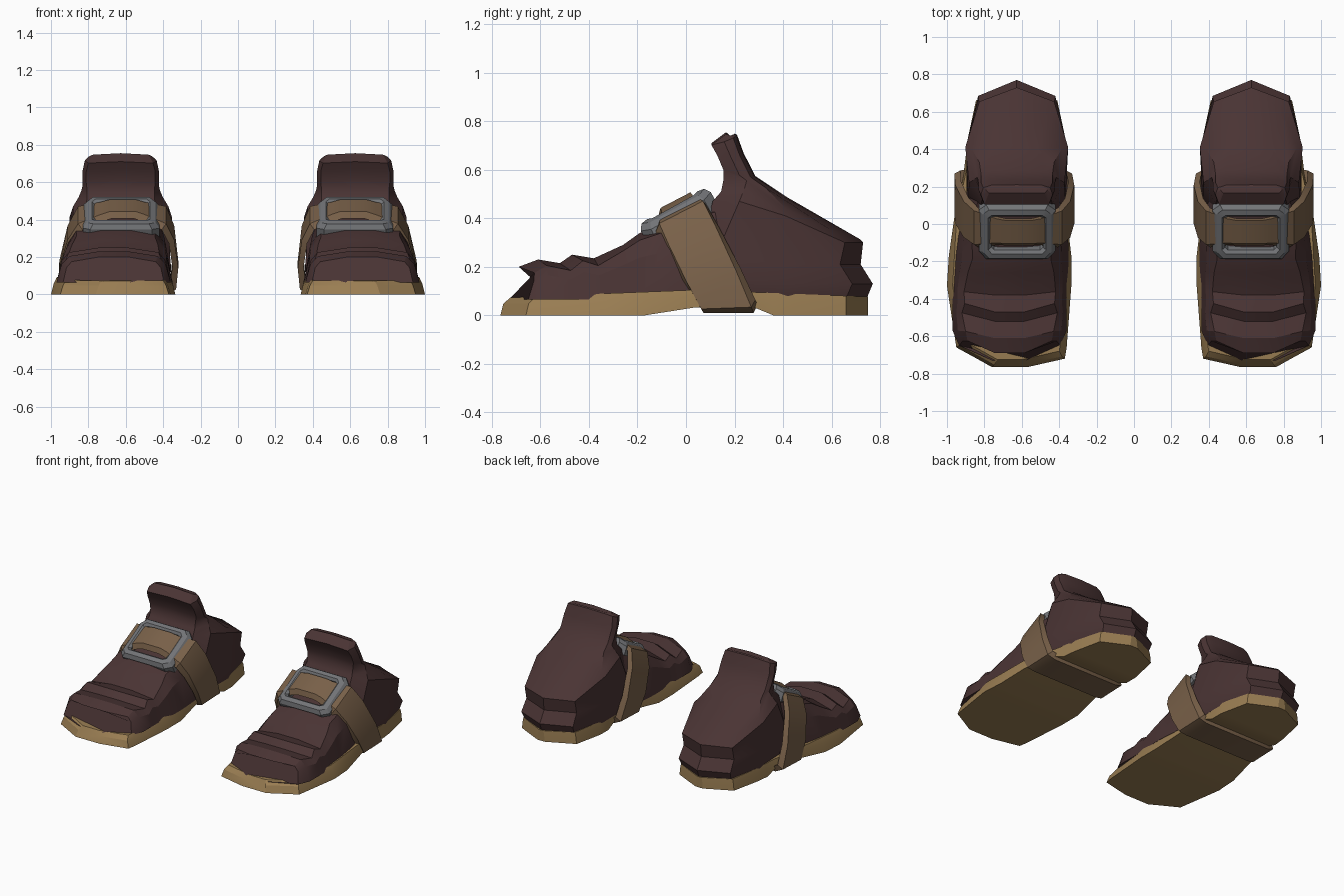
import bpy, bmesh, math
from mathutils import Vector, Matrix

if "Cube" in bpy.data.objects:
    bpy.data.objects.remove(bpy.data.objects["Cube"])


def material(name, rgb):
    m = bpy.data.materials.new(name)
    m.diffuse_color = (*rgb, 1)
    m.use_nodes = True
    m.node_tree.nodes["Principled BSDF"].inputs["Base Color"].default_value = m.diffuse_color
    return m


LEATHER = material("dark leather", (0.068, 0.034, 0.034))
SOLE = material("tan sole", (0.32, 0.205, 0.085))
STRAP = material("brown strap", (0.19, 0.118, 0.066))
METAL = material("grey metal", (0.17, 0.175, 0.185))


def loft(name, rings, mat, close=False, angle=25):
    """Skin closed rings into one shoe part, then mirror it to the other shoe."""
    bm = bmesh.new()
    vs = [[bm.verts.new(p) for p in r] for r in rings]
    n = len(vs[0])
    pairs = list(zip(vs, vs[1:])) + ([(vs[-1], vs[0])] if close else [])
    for a, b in pairs:
        for i in range(n):
            j = (i + 1) % n
            bm.faces.new((a[i], a[j], b[j], b[i]))
    if not close:
        bm.faces.new(vs[0])
        bm.faces.new(vs[-1])
    bmesh.ops.recalc_face_normals(bm, faces=bm.faces)
    me = bpy.data.meshes.new(name)
    bm.to_mesh(me)
    bm.free()
    me.materials.append(mat)
    ob = bpy.data.objects.new(name, me)
    bpy.context.collection.objects.link(ob)
    bpy.ops.object.select_all(action='DESELECT')
    ob.select_set(True)
    bpy.context.view_layer.objects.active = ob
    bpy.ops.object.shade_smooth_by_angle(angle=math.radians(angle))
    ob.modifiers.new("Mirror", 'MIRROR').use_mirror_merge = False
    return ob


# Sole: stations along y (y, inner x, outer x), arched under the strap
sole = []
for y, xi, xo in [(-.765, .57, .76), (-.72, .37, .84), (-.66, .36, .95), (-.33, .335, 1.0),
                  (-.17, .335, .99), (.04, .36, .96), (.28, .37, .91), (.36, .365, .90),
                  (.45, .365, .89), (.66, .41, .845), (.75, .60, .66)]:
    zb = .033 if 0 < y < .3 else 0
    zt = .105 - .04 * abs(y - .04)
    k = min(.03 if y < 0 else .012, (xo - xi) * .2)
    lean = .04 if y < -.6 else 0
    zm = zb + (zt - zb) * .65
    sole.append([(xi, y, zb), (xo, y, zb), (xo - k * .5, y + lean * .3, zm), (xo - k, y + lean, zt),
                 (xi + k, y + lean, zt), (xi + k * .5, y + lean * .3, zm)])
loft("sole", sole, SOLE)

# Front upper: creased sections from toe to instep
# (y, side lag, shoulder half width, shoulder z, crown z)
upper = []
for y, lag, wt, zt, zc in [
        (-.73, .08, .225, .175, .20), (-.61, .04, .235, .205, .23), (-.52, .05, .255, .185, .215),
        (-.47, .05, .24, .225, .25), (-.38, .02, .245, .205, .235), (-.26, 0, .23, .265, .29),
        (-.19, 0, .21, .31, .34), (-.10, 0, .215, .34, .365), (.10, 0, .20, .42, .45),
        (.20, 0, .18, .45, .48)]:
    toe = y < -.7
    cx = .665 - .03 * max(0, (y + .4) / .6)
    wb = .27 if toe else .305 - .13 * max(0, y + .15)
    wm, zm = wb * .6 + wt * .4, .07 + (zt - .07) * .7
    half = [(.09, .065, 0), (wb, .065, 1), (wm, zm, 1), (wt, zt, .9), (.08, zc, 0)]
    pts = half + [(-x, z, s) for x, z, s in reversed(half)]
    shear = .3 if toe else 0
    upper.append([(cx + x, y + lag * s + shear * (z - .065), z) for x, z, s in pts])
loft("front_upper", upper, LEATHER)

# Heel wall: one footprint repeated at (z, back shift, width scale)
foot = [(0, .745), (.2, .66), (.262, .42), (.26, .12), (.2, .05), (0, .05)]
halves = []
for z, shift, s in [(.07, 0, .97), (.13, .025, 1.03), (.21, -.025, 1)]:
    halves.append([(x * s, y + (shift if y > .6 else 0), z + .1 * max(0, .42 - y) * (z > .1))
                   for x, y in foot])

# Sloping heel cover: cover rim, then its raised inner edge
halves.append([(0, .73, .30), (.20, .655, .30), (.275, .41, .41),
               (.255, .22, .47), (.19, .11, .47), (0, .11, .47)])
halves.append([(0, .715, .315), (.17, .60, .35), (.245, .41, .44),
               (.225, .24, .52), (.18, .145, .51), (0, .145, .51)])
halves.append([(0, .42, .485), (.11, .40, .49), (.20, .33, .525),
               (.21, .25, .555), (.18, .155, .56), (0, .16, .56)])

# Tongue: rounded slabs (back y, front y, back z, front z, half width)
for yb, yf, zb, zf, w in [(.285, .155, .575, .605, .205), (.237, .13, .67, .665, .205),
                          (.21, .105, .745, .71, .192), (.20, .165, .75, .755, .165)]:
    shape = [(0, 0), (.7, .02), (.93, .15), (1, .5), (.9, 1), (0, 1)]
    halves.append([(w * a, yb + (yf - yb) * t, zb + (zf - zb) * t - .012 * a ** 4)
                   for a, t in shape])
ankle = [[(.627 + x, y, z) for x, y, z in h + [(-x, y, z) for x, y, z in h[-2:0:-1]]]
         for h in halves]
loft("heel_and_tongue", ankle, LEATHER, angle=30)

# Strap: chamfered band wrapped around the instep and under the arch
# half path (half width, z, half band width)
path = [(.26, .01, .12), (.315, .03, .12), (.318, .16, .12), (.285, .33, .112),
        (.235, .425, .105), (.12, .46, .075), (.07, .475, .072)]
path = path + [(-x, z, w) for x, z, w in reversed(path)]
band = []
for x, z, w in path:
    cx = .648 - .03 * z / .45
    cy = .18 - .47 * z
    along = Vector((0, 1, .52 * min(z / .43, 1)))
    # the underside stays level so it does not dip below the ground
    if z < .02:
        along.z = 0
    outer = Vector((cx + x, cy, z))
    inner = Vector((cx + x * .9, cy, .24 + (z - .24) * .86))
    band.append([outer - along * w * .86, outer + along * w * .86,
                 inner + along * w, inner - along * w])
loft("strap", band, STRAP, close=True)

# Buckle: clipped-corner frame, tilted along the instep and bent down at its sides
tilt = Matrix.Translation((.625, -.035, .415)) @ Matrix.Rotation(math.radians(29), 4, 'X')


def clipped(hx, hy, c, z):
    q = [(hx, hy - c), (hx - c, hy)]
    pts = q + [(-x, y) for x, y in reversed(q)]
    pts += [(-x, -y) for x, y in pts]
    return [tilt @ Vector((x, y, z - .35 * max(abs(x) - .12, 0))) for x, y in pts]


frame = [clipped(.205, .165, .04, -.03), clipped(.205, .165, .04, .03),
         clipped(.185, .148, .035, .05), clipped(.155, .118, .02, .05),
         clipped(.138, .103, .015, .03), clipped(.138, .103, .015, -.03)]
loft("buckle", frame, METAL, close=True)
